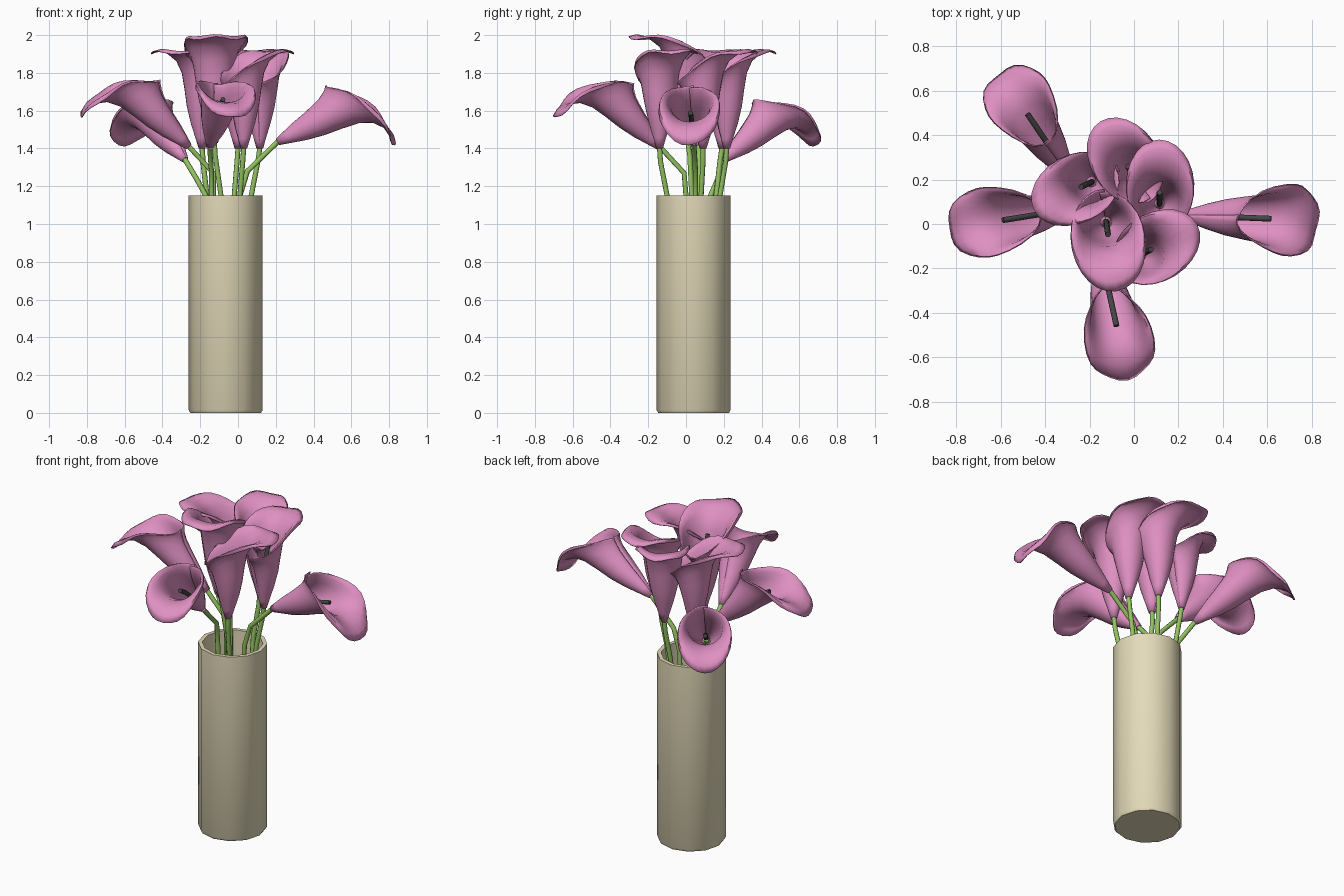
import bpy, bmesh
from math import sin, cos, pi, radians, atan2
from mathutils import Vector, Matrix

if "Cube" in bpy.data.objects:
    bpy.data.objects.remove(bpy.data.objects["Cube"])


def material(name, rgb):
    m = bpy.data.materials.new(name)
    m.diffuse_color = (*rgb, 1)
    m.use_nodes = True
    m.node_tree.nodes["Principled BSDF"].inputs["Base Color"].default_value = m.diffuse_color
    return m


PINK = material("petal_pink", (0.74, 0.28, 0.54))
GREEN = material("stem_green", (0.29, 0.54, 0.12))
DARK = material("spadix_dark", (0.06, 0.06, 0.06))
CLAY = material("vase_clay", (0.78, 0.71, 0.49))


def mesh_object(name, bm, mat, angle):
    me = bpy.data.meshes.new(name)
    bm.to_mesh(me)
    bm.free()
    ob = bpy.data.objects.new(name, me)
    bpy.context.collection.objects.link(ob)
    me.materials.append(mat)
    bpy.ops.object.select_all(action='DESELECT')
    bpy.context.view_layer.objects.active = ob
    ob.select_set(True)
    bpy.ops.object.shade_smooth_by_angle(angle=radians(angle))
    return ob


def tube(name, points, radius, mat):
    cu = bpy.data.curves.new(name, 'CURVE')
    cu.dimensions = '3D'
    cu.bevel_depth, cu.bevel_resolution, cu.use_fill_caps = radius, 2, True
    sp = cu.splines.new('POLY')
    sp.points.add(len(points) - 1)
    for p, co in zip(sp.points, points):
        p.co = (*co, 1)
    cu.materials.append(mat)
    ob = bpy.data.objects.new(name, cu)
    bpy.context.collection.objects.link(ob)
    return ob


# Vase: hollow twelve-sided cylinder, profile of (radius, z)
def vase(cx, cy, sides=12):
    profile = [(0.187, 0), (0.196, 0.015), (0.196, 1.15), (0.172, 1.15), (0.172, 0.03)]
    bm = bmesh.new()
    rings = [[bm.verts.new((cx + r * cos(2 * pi * i / sides), cy + r * sin(2 * pi * i / sides), z))
              for i in range(sides)] for r, z in profile]
    for a, b in zip(rings, rings[1:]):
        for i in range(sides):
            j = (i + 1) % sides
            bm.faces.new((a[i], a[j], b[j], b[i]))
    bm.faces.new(rings[0][::-1])
    bm.faces.new(rings[-1])
    mesh_object("vase", bm, CLAY, 40)


# Petal rows: tip-side x, z, short-side x, z, half width
ROWS = [(0.016, 0.00, -0.016, 0.00, 0.016), (0.035, 0.06, -0.03, 0.05, 0.032),
        (0.06, 0.14, -0.047, 0.11, 0.056), (0.08, 0.23, -0.062, 0.18, 0.078),
        (0.092, 0.32, -0.078, 0.24, 0.092), (0.108, 0.41, -0.092, 0.285, 0.104),
        (0.14, 0.475, -0.108, 0.315, 0.120), (0.20, 0.52, -0.122, 0.335, 0.142),
        (0.255, 0.53, -0.132, 0.345, 0.154), (0.295, 0.518, -0.138, 0.35, 0.158)]


def flower(label, base, direction, tilt, scale, path):
    place = (Matrix.Translation(base) @ Matrix.Rotation(atan2(direction[1], direction[0]), 4, 'Z')
             @ Matrix.Rotation(radians(tilt), 4, 'Y') @ Matrix.Scale(scale, 4))
    # Rolled petal: one sheet whose ends overlap on the short, notched side
    bm = bmesh.new()
    n, wrap, rows = 26, 0.08, []
    for k, (xt, zt, xs, zs, w) in enumerate(ROWS):
        u, row = k / (len(ROWS) - 1), []
        for i in range(n + 1):
            s = i / n
            t = -pi - wrap + s * 2 * (pi + wrap)
            c = (1 + cos(t)) / 2
            tuck = 1 - 0.09 * max(0, (s - 0.6) / 0.4)
            x = (xs + (xt - xs) * c) * tuck
            z = zt - (zt - zs) * (1 - c) ** 3 + 0.008 * u ** 4 * sin(5 * t + base[0] * 30)
            row.append(bm.verts.new(place @ Vector((x, w * sin(t) * tuck, z))))
        rows.append(row)
    for a, b in zip(rows, rows[1:]):
        for i in range(n):
            bm.faces.new((a[i], a[i + 1], b[i + 1], b[i]))
    petal = mesh_object("petal_" + label, bm, PINK, 60)
    solid = petal.modifiers.new("thickness", 'SOLIDIFY')
    solid.thickness, solid.offset = 0.005, 0
    # Spadix and stem
    tube("spadix_" + label, [place @ Vector(p) for p in
         ((0, 0, 0.1), (0.012, 0, 0.22), (0.03, 0, 0.33), (0.05, 0, 0.405), (0.054, 0, 0.415))],
         0.013, DARK)
    tube("stem_" + label, path + [base, place @ Vector((0, 0, 0.06))], 0.014, GREEN)


vase(-0.065, 0.04)

# label, flower base, direction of tip, tilt, scale, stem points at the kink and at the vase rim
FLOWERS = [
    ("right", (0.21, 0.04, 1.435), (1, -0.04), 62, 1.04, (0.05, 0.05, 1.28), (0.01, 0.05)),
    ("left", (-0.26, 0.07, 1.41), (-1, -0.16), 45, 1.01, (-0.13, 0.07, 1.27), (-0.13, 0.07)),
    ("back_left", (-0.28, 0.20, 1.34), (-0.54, 0.8), 53, 0.98, (-0.22, 0.17, 1.24), (-0.17, 0.13)),
    ("front", (-0.15, -0.135, 1.405), (0.22, -1), 45, 1.0, (-0.14, -0.01, 1.27), (-0.14, 0.0)),
    ("top", (-0.125, 0.01, 1.43), (0.14, -1), 0, 1.07, (-0.12, 0.02, 1.36), (-0.09, 0.03)),
    ("upper_left", (-0.19, 0.19, 1.40), (-1, -0.48), 0, 0.98, (-0.185, 0.18, 1.33), (-0.165, 0.16)),
    ("upper_back", (0.0, 0.215, 1.40), (-0.55, 0.9), 0, 0.98, (-0.005, 0.21, 1.33), (-0.02, 0.18)),
    ("upper_right", (0.115, 0.09, 1.40), (0.0, 1), 0, 0.98, (0.105, 0.09, 1.33), (0.07, 0.08)),
    ("upper_front", (0.03, -0.14, 1.40), (1, 0.55), 0, 0.98, (0.025, -0.135, 1.33), (0.01, -0.10)),
]
for label, base, direction, tilt, scale, kink, rim in FLOWERS:
    foot = (-0.065 + (rim[0] + 0.065) * 0.5, 0.04 + (rim[1] - 0.04) * 0.5, 0.05)
    flower(label, base, direction, tilt, scale, [foot, (*rim, 1.15), kink])
